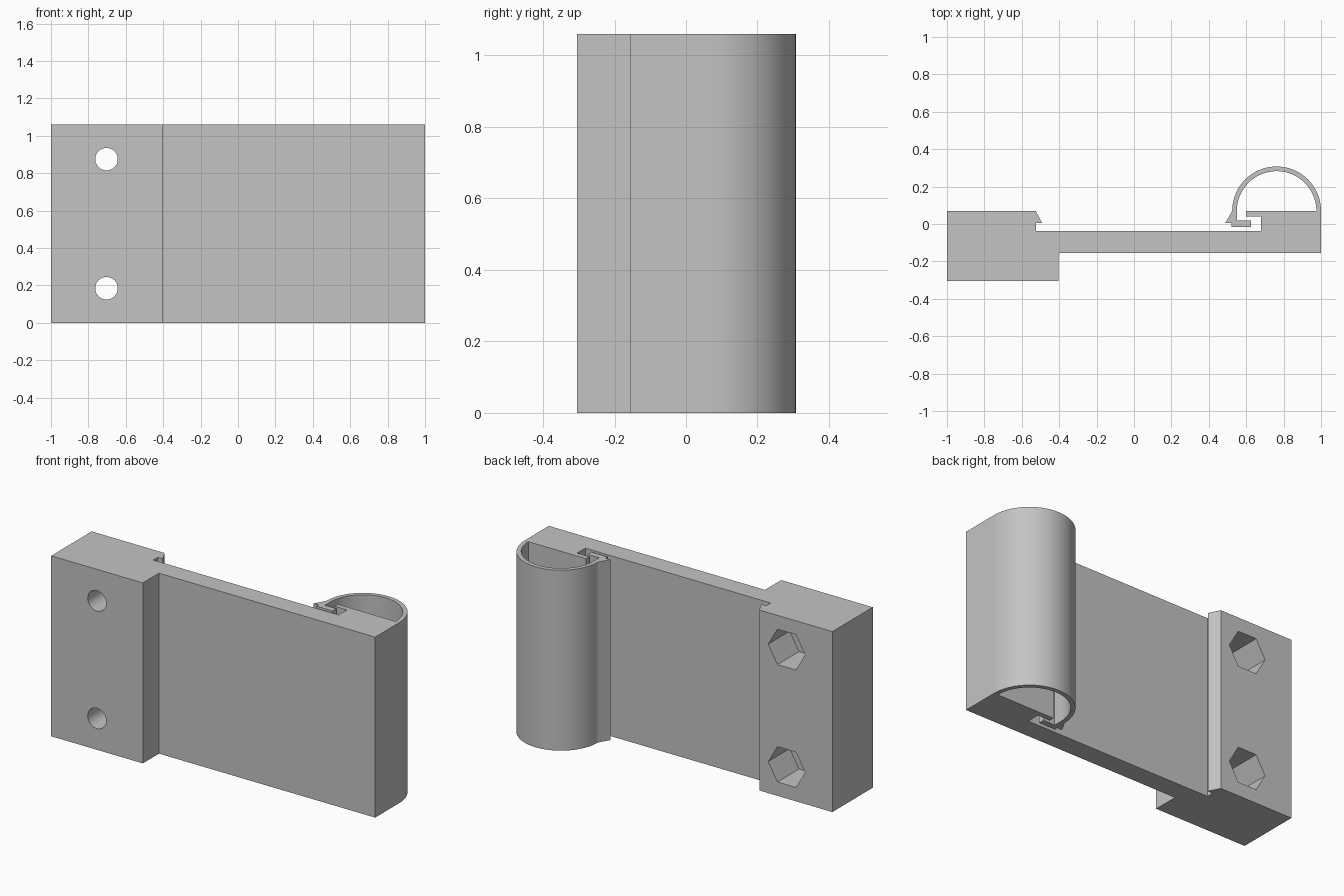
import bpy, bmesh
from math import pi, cos, sin

cube = bpy.data.objects.get("Cube")
if cube:
    bpy.data.objects.remove(cube, do_unlink=True)

HEIGHT = 1.06
ARC_X, ARC_Y = 0.7625, 0.07
OUTER_R, INNER_R = 0.2375, 0.2125

grey = bpy.data.materials.new("light grey")
grey.use_nodes = True
colour = (0.55, 0.55, 0.55, 1)
grey.diffuse_color = colour
grey.node_tree.nodes["Principled BSDF"].inputs["Base Color"].default_value = colour


def arc(radius, start, end, steps=40):
    angles = [start + (end - start) * i / steps for i in range(steps + 1)]
    return [(ARC_X + radius * cos(a), ARC_Y + radius * sin(a)) for a in angles]


def extrude_profile(name, points, height):
    bm = bmesh.new()
    face = bm.faces.new([bm.verts.new((x, y, 0)) for x, y in points])
    top = bmesh.ops.extrude_face_region(bm, geom=[face])["geom"]
    verts = [v for v in top if isinstance(v, bmesh.types.BMVert)]
    bmesh.ops.translate(bm, vec=(0, 0, height), verts=verts)
    bmesh.ops.recalc_face_normals(bm, faces=bm.faces)
    mesh = bpy.data.meshes.new(name)
    bm.to_mesh(mesh)
    bm.free()
    obj = bpy.data.objects.new(name, mesh)
    bpy.context.collection.objects.link(obj)
    mesh.materials.append(grey)
    return obj


def cut_along_y(target, sides, radius, x, z, y0, y1):
    bpy.ops.mesh.primitive_cylinder_add(
        vertices=sides, radius=radius, depth=y1 - y0,
        location=(x, (y0 + y1) / 2, z), rotation=(pi / 2, 0, 0))
    cutter = bpy.context.object
    cutter.name = "hole_cutter"
    cutter.hide_render = True
    if sides == 6:  # points of the nut pocket lie left and right
        cutter.rotation_euler = (pi / 2, pi / 6, 0)
    cutter.data.materials.append(grey)
    mod = target.modifiers.new("hole", "BOOLEAN")
    mod.operation, mod.solver, mod.object = "DIFFERENCE", "EXACT", cutter
    bpy.ops.object.select_all(action="DESELECT")
    target.select_set(True)
    bpy.context.view_layer.objects.active = target
    bpy.ops.object.modifier_apply(modifier=mod.name)
    bpy.data.objects.remove(cutter, do_unlink=True)


# Mounting block, plate, curved spring and hook as one section
profile = [(-1, -0.305), (-0.405, -0.305), (-0.405, -0.155), (1, -0.155)]
profile += arc(OUTER_R, 0, pi)
# Spring tail with outer catch and inner tooth
profile += [(0.488, 0.005), (0.52, 0.005), (0.52, -0.015), (0.625, -0.015),
            (0.625, 0.02), (0.55, 0.02)]
profile += arc(INNER_R, pi, 0)
# Stop lip, slot and plate back
profile += [(0.6, 0.07), (0.6, 0.04), (0.68, 0.04), (0.68, -0.037)]
# Undercut catch on the block
profile += [(-0.525, -0.037), (-0.525, 0.005), (-0.492, 0.005),
            (-0.525, 0.07), (-1, 0.07)]
clip = extrude_profile("clip_bracket", profile, HEIGHT)

# Bolt holes with hexagonal nut pockets at the back
for z in (0.185, 0.875):
    cut_along_y(clip, 48, 0.06, -0.703, z, -0.5, 0.3)
    cut_along_y(clip, 6, 0.12, -0.703, z, -0.13, 0.3)

bpy.ops.object.shade_smooth_by_angle(angle=pi / 7)
